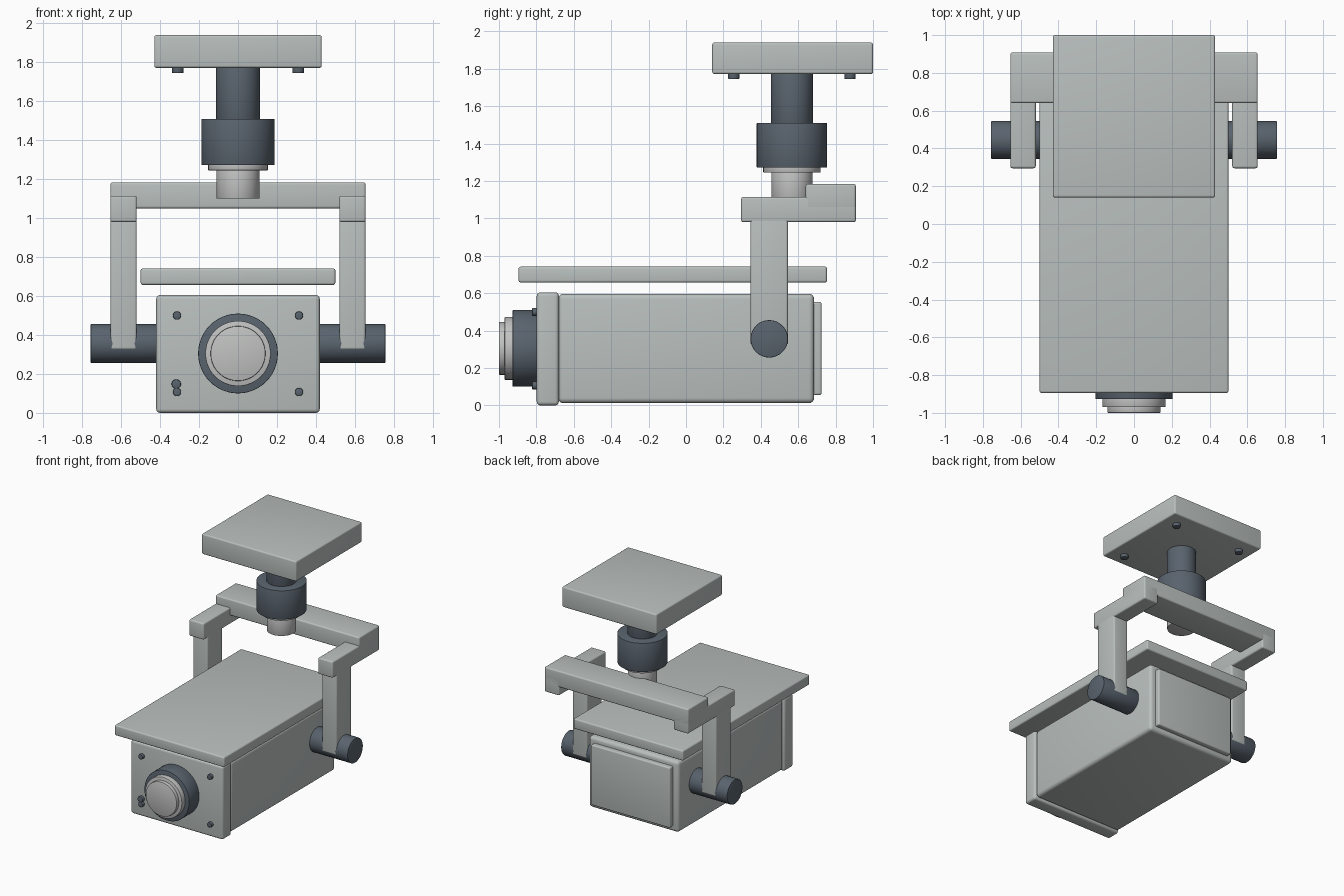
import bpy, bmesh, math
from mathutils import Matrix

if "Cube" in bpy.data.objects:
    bpy.data.objects.remove(bpy.data.objects["Cube"])


def material(name, rgb):
    m = bpy.data.materials.new(name)
    m.diffuse_color = (*rgb, 1)
    m.use_nodes = True
    m.node_tree.nodes["Principled BSDF"].inputs["Base Color"].default_value = m.diffuse_color
    return m


LIGHT = material("light grey paint", (0.49, 0.53, 0.52))
STEEL = material("pale steel", (0.53, 0.54, 0.53))
DARK = material("dark slate", (0.10, 0.125, 0.155))


def finish(bm, name, mat):
    me = bpy.data.meshes.new(name)
    bm.to_mesh(me)
    bm.free()
    me.materials.append(mat)
    ob = bpy.data.objects.new(name, me)
    bpy.context.collection.objects.link(ob)
    bpy.ops.object.select_all(action='DESELECT')
    ob.select_set(True)
    bpy.context.view_layer.objects.active = ob
    bpy.ops.object.shade_smooth_by_angle(angle=math.radians(35))
    return ob


def box(name, x, y, z, mat=LIGHT, bevel=0.012):
    """Rounded box from (min, max) ranges."""
    bm = bmesh.new()
    bmesh.ops.create_cube(bm, size=1)
    for v in bm.verts:
        v.co = [(r[0] + r[1]) / 2 + c * (r[1] - r[0]) for c, r in zip(v.co, (x, y, z))]
    bmesh.ops.bevel(bm, geom=bm.edges[:], offset=bevel, segments=4,
                    profile=0.5, affect='EDGES')
    return finish(bm, name, mat)


def cyl(name, axis, center, span, r, mat, bevel=0.004, sides=48):
    """Cylinder along an axis; center gives the other two coordinates."""
    bm = bmesh.new()
    bmesh.ops.create_cone(bm, cap_ends=True, segments=sides, radius1=r,
                          radius2=r, depth=span[1] - span[0])
    rims = [e for e in bm.edges if abs(e.verts[0].co.z - e.verts[1].co.z) < 1e-5]
    bmesh.ops.bevel(bm, geom=rims, offset=bevel, segments=2, profile=0.5, affect='EDGES')
    mid = (span[0] + span[1]) / 2
    rot = {'x': Matrix.Rotation(math.pi / 2, 4, 'Y'),
           'y': Matrix.Rotation(math.pi / 2, 4, 'X'), 'z': Matrix()}[axis]
    a, b = center
    loc = {'x': (mid, a, b), 'y': (a, mid, b), 'z': (a, b, mid)}[axis]
    bmesh.ops.transform(bm, matrix=Matrix.Translation(loc) @ rot, verts=bm.verts)
    return finish(bm, name, mat)


# Ceiling plate with four screws
box("ceiling_plate", (-0.43, 0.43), (0.14, 1.0), (1.772, 1.94))
for x in (-0.31, 0.31):
    for y in (0.255, 0.877):
        cyl("plate_screw", 'z', (x, y), (1.745, 1.79), 0.03, DARK, sides=24)

# Pole and swivel joint
P = (0, 0.566)
cyl("pole", 'z', P, (1.48, 1.79), 0.112, DARK)
cyl("swivel_collar", 'z', P, (1.272, 1.51), 0.188, DARK)
cyl("swivel_lip", 'z', P, (1.245, 1.29), 0.153, STEEL)
cyl("swivel_stub", 'z', P, (1.10, 1.26), 0.11, STEEL)

# Yoke: cross bar, side arms, legs and pivot pins
box("yoke_cross_bar", (-0.655, 0.655), (0.64, 0.908), (1.05, 1.184))
for s in (-1, 1):
    xr = tuple(sorted((s * 0.52, s * 0.655)))
    box("yoke_arm", xr, (0.295, 0.908), (0.98, 1.115))
    box("yoke_leg", xr, (0.345, 0.545), (0.325, 1.0))
    cyl("pivot_pin", 'x', (0.445, 0.356), tuple(sorted((s * 0.38, s * 0.757))), 0.1, DARK)

# Housing and sun shield
box("housing_body", (-0.41, 0.41), (-0.683, 0.685), (0.012, 0.597), bevel=0.028)
box("front_panel", (-0.42, 0.42), (-0.798, -0.68), (0.0, 0.605), bevel=0.02)
box("housing_bridge", (-0.38, 0.38), (-0.72, -0.65), (0.04, 0.565))
box("back_panel", (-0.36, 0.36), (0.66, 0.725), (0.055, 0.553))
box("sun_shield", (-0.5, 0.5), (-0.895, 0.754), (0.657, 0.742))

# Lens rings, stepping forward
C = (0, 0.305)
cyl("lens_barrel", 'y', C, (-0.927, -0.78), 0.205, DARK)
cyl("lens_ring", 'y', C, (-0.97, -0.90), 0.168, STEEL)
cyl("lens_glass", 'y', C, (-1.0, -0.95), 0.141, STEEL)

# Front panel screws and the indicator
for x in (-0.313, 0.313):
    for z in (0.5, 0.107):
        cyl("panel_screw", 'y', (x, z), (-0.823, -0.78), 0.021, DARK, sides=24)
cyl("indicator", 'y', (-0.317, 0.148), (-0.823, -0.78), 0.024, DARK, sides=24)
